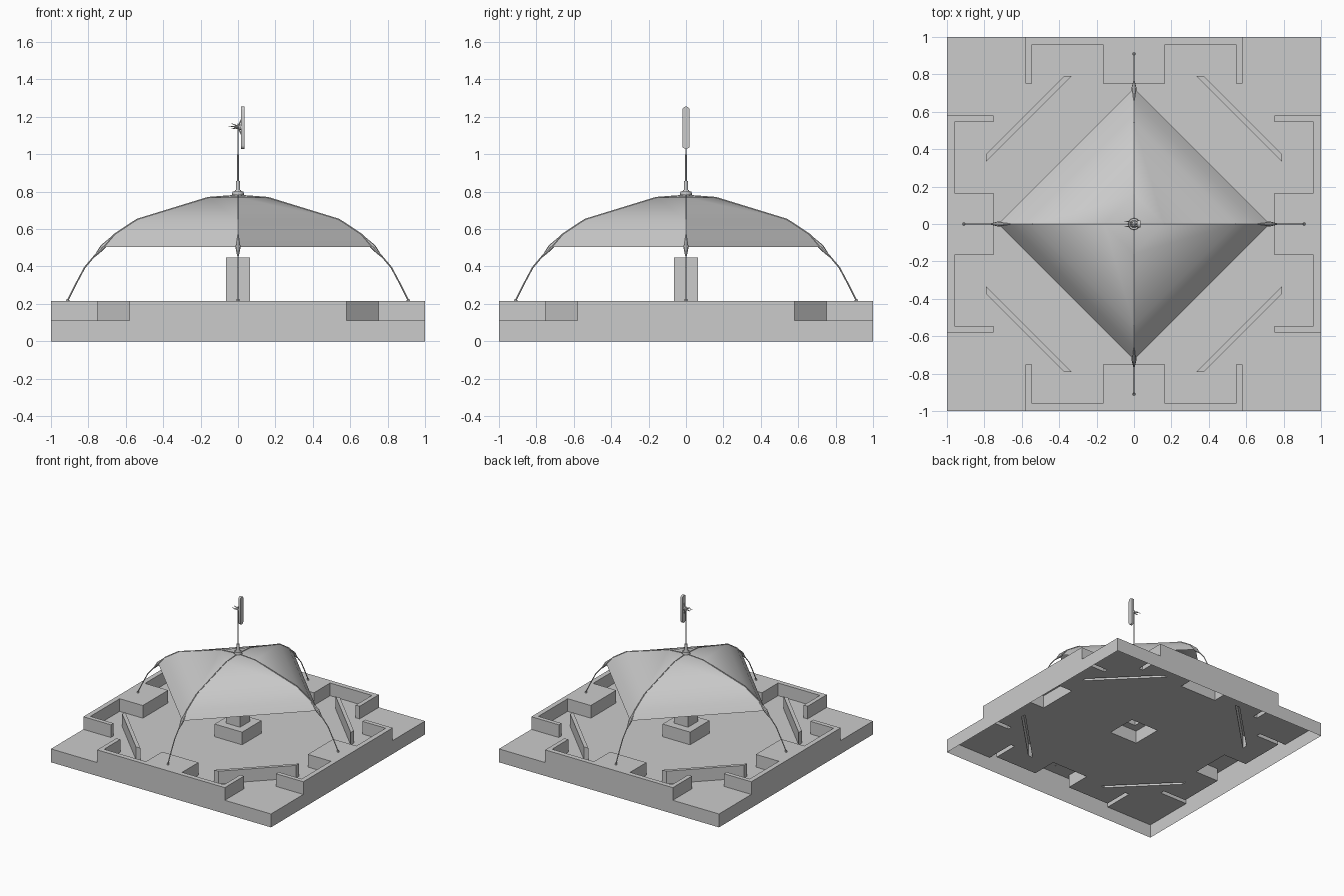
import bpy, bmesh, math
from mathutils import Vector, Matrix

cube = bpy.data.objects.get("Cube")
if cube:
    bpy.data.objects.remove(cube, do_unlink=True)

grey = bpy.data.materials.new("plain grey")
grey.use_nodes = True
grey.diffuse_color = (0.6, 0.6, 0.6, 1)
grey.node_tree.nodes["Principled BSDF"].inputs["Base Color"].default_value = (0.6, 0.6, 0.6, 1)


def finish(bm, name, smooth=None):
    mesh = bpy.data.meshes.new(name)
    bm.to_mesh(mesh)
    bm.free()
    mesh.materials.append(grey)
    obj = bpy.data.objects.new(name, mesh)
    bpy.context.collection.objects.link(obj)
    if smooth:
        bpy.ops.object.select_all(action='DESELECT')
        obj.select_set(True)
        bpy.context.view_layer.objects.active = obj
        bpy.ops.object.shade_smooth_by_angle(angle=math.radians(smooth))
    return obj


def rod(bm, a, b, r1, r2, sides=8):
    """Tapered cylinder from a to b."""
    a, b = Vector(a), Vector(b)
    turn = (b - a).to_track_quat('Z', 'Y').to_matrix().to_4x4()
    bmesh.ops.create_cone(bm, cap_ends=True, segments=sides, radius1=r1, radius2=r2,
                          depth=(b - a).length,
                          matrix=Matrix.Translation((a + b) / 2) @ turn)


# Hollow base: floor plan cut into cells, each lifted to its own height
FLOOR, WALL, TOWER = 0.11, 0.214, 0.449


def height(p):
    u, v = max(abs(p.x), abs(p.y)), min(abs(p.x), abs(p.y))
    if u < 0.063:
        return TOWER
    if u < 0.125:
        return WALL
    if u > 0.96 and v < 0.58:
        return WALL
    if u > 0.75 and (v < 0.165 or 0.545 < v < 0.58):
        return WALL
    if u < 0.79 and 1.125 < u + v < 1.165:
        return WALL
    return FLOOR


plan = bmesh.new()
bmesh.ops.create_grid(plan, x_segments=1, y_segments=1, size=1)
cuts = [(n, d) for d in (0.063, 0.125, 0.165, 0.545, 0.58, 0.75, 0.79, 0.96)
        for n in ((1, 0, 0), (0, 1, 0))]
cuts += [(n, d / math.sqrt(2)) for d in (1.125, 1.165) for n in ((1, 1, 0), (1, -1, 0))]
for n, d in cuts:
    n = Vector(n).normalized()
    for s in (-d, d):
        bmesh.ops.bisect_plane(plan, geom=plan.verts[:] + plan.edges[:] + plan.faces[:],
                               plane_co=n * s, plane_no=n, dist=1e-5)

base = bmesh.new()


def add_face(points):
    base.faces.new([base.verts.new(p) for p in points])


for f in plan.faces:
    z = height(f.calc_center_median())
    add_face([(v.co.x, v.co.y, z) for v in f.verts])
for e in plan.edges:
    levels = [height(f.calc_center_median()) for f in e.link_faces]
    low, high = min(levels), max(levels)
    if len(levels) == 1:
        low = 0
    if high - low > 0.001:
        a, b = (v.co for v in e.verts)
        add_face([(a.x, a.y, low), (b.x, b.y, low), (b.x, b.y, high), (a.x, a.y, high)])
plan.free()
bmesh.ops.remove_doubles(base, verts=base.verts[:], dist=1e-4)
bmesh.ops.dissolve_limit(base, angle_limit=0.01, verts=base.verts[:], edges=base.edges[:])
bmesh.ops.recalc_face_normals(base, faces=base.faces[:])
finish(base, "base_with_walls")

# Canopy: four sheets stretched between the ribs
profile = [(0.16, 0.768), (0.54, 0.651), (0.66, 0.572), (0.725, 0.503)]
sail = bmesh.new()
top = sail.verts.new((0, 0, 0.778))
rings = []
for s, z in profile:
    rings.append([sail.verts.new(p) for p in ((s, 0, z), (0, s, z), (-s, 0, z), (0, -s, z))])
for k in range(4):
    m = (k + 1) % 4
    sail.faces.new((top, rings[0][k], rings[0][m]))
    for inner, outer in zip(rings, rings[1:]):
        sail.faces.new((inner[k], outer[k], outer[m], inner[m]))
finish(sail, "canopy", 30)

# Four bent ribs running from the hub to the ground, with sleeves and feet
path = [(0, 0.78)] + profile + [(0.76, 0.465), (0.82, 0.394), (0.87, 0.3), (0.91, 0.22)]
for k, side in enumerate(("left", "back", "right", "front")):
    bm = bmesh.new()
    for (s, z), (s2, z2) in zip(path, path[1:]):
        rod(bm, (s, 0, z), (s2, 0, z2), 0.004, 0.004, 6)
    rod(bm, (0.66, 0, 0.57), (0.725, 0, 0.502), 0.004, 0.014)
    rod(bm, (0.725, 0, 0.502), (0.765, 0, 0.455), 0.014, 0.004)
    rod(bm, (0.91, 0, 0.212), (0.91, 0, 0.226), 0.009, 0.007)
    bmesh.ops.rotate(bm, verts=bm.verts[:], matrix=Matrix.Rotation(k * math.pi / 2, 3, 'Z'))
    finish(bm, side + "_rib", 40)

# Hub and mast
bm = bmesh.new()
for z1, z2, r1, r2 in ((0.765, 0.782, 0.022, 0.022), (0.782, 0.8, 0.032, 0.03),
                       (0.8, 0.81, 0.02, 0.014), (0.81, 0.857, 0.012, 0.011),
                       (0.857, 1.0, 0.005, 0.004), (1.0, 1.165, 0.004, 0.003)):
    rod(bm, (0, 0, z1), (0, 0, z2), r1, r2, 12)
finish(bm, "hub_and_mast", 40)

# Upright panel with rounded ends at the mast top
bm = bmesh.new()
outline = []
for cz, start in ((1.237, 0), (1.046, math.pi)):
    for i in range(7):
        a = start + math.pi * i / 6
        outline.append(bm.verts.new((0.017, 0.02 * math.cos(a), cz + 0.018 * math.sin(a))))
face = bm.faces.new(outline)
moved = bmesh.ops.extrude_face_region(bm, geom=[face], use_keep_orig=True)["geom"]
bmesh.ops.translate(bm, vec=(0.018, 0, 0),
                    verts=[v for v in moved if isinstance(v, bmesh.types.BMVert)])
bmesh.ops.recalc_face_normals(bm, faces=bm.faces[:])
finish(bm, "mast_panel", 40)

# Bracket and small spikes behind the panel
bm = bmesh.new()
rod(bm, (-0.01, 0, 1.145), (0.02, 0, 1.145), 0.009, 0.016)
for y, z in ((0, 1.165), (0.015, 1.15), (-0.015, 1.15), (0, 1.135)):
    rod(bm, (0.01, y / 2, 1.145), (-0.05 + abs(z - 1.15), y, z), 0.006, 0.001, 6)
for z in (1.1, 1.19):
    rod(bm, (0, 0, 1.145), (0.02, 0, z), 0.004, 0.003, 6)
finish(bm, "mast_spikes", 40)
